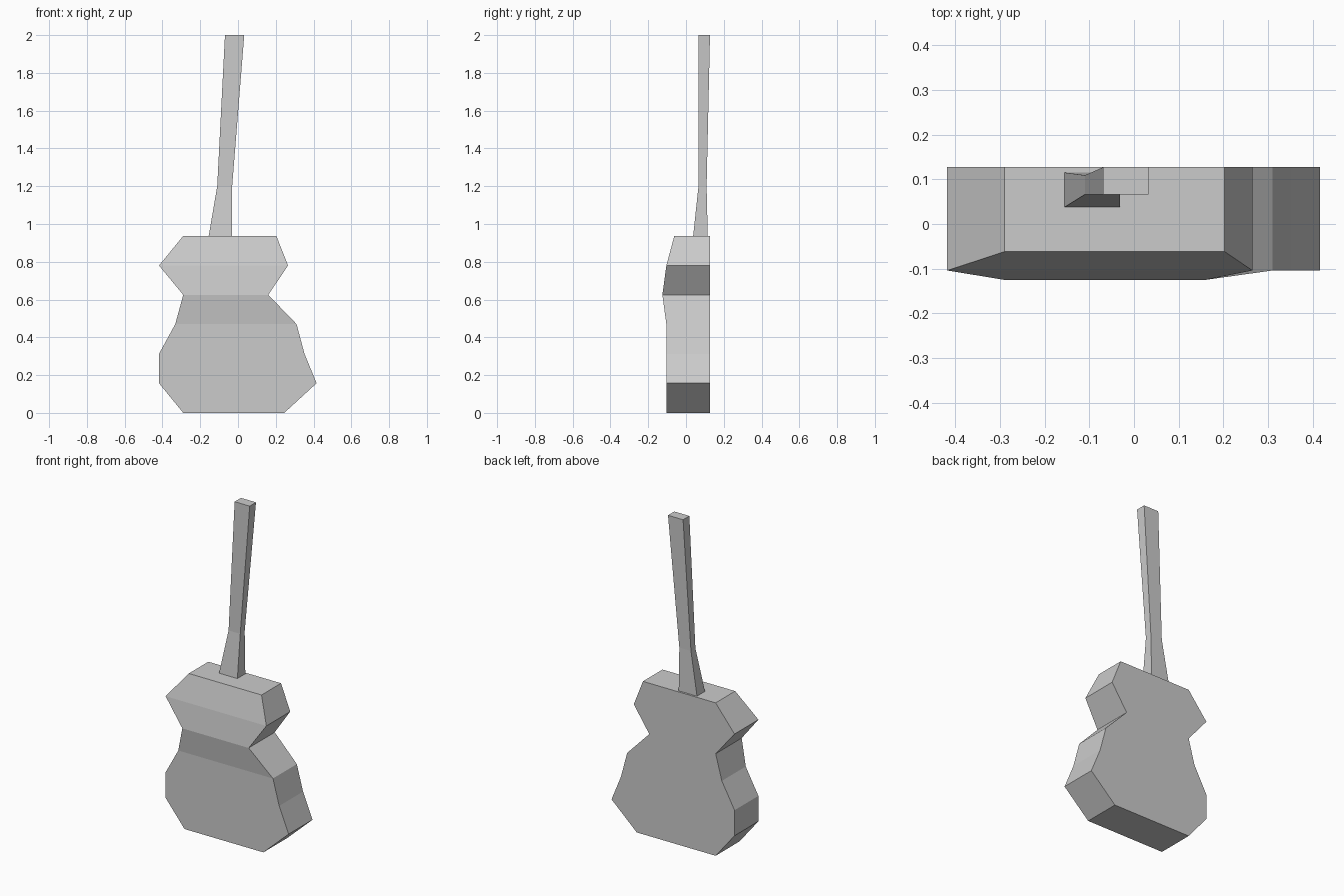
import bpy
import bmesh

if "Cube" in bpy.data.objects:
    bpy.data.objects.remove(bpy.data.objects["Cube"])


def loft(name, sections):
    """Skin rectangular sections (z, x_left, x_right, y_front, y_back)."""
    bm = bmesh.new()
    rings = []
    for z, xl, xr, yf, yb in sections:
        corners = [(xl, yf), (xr, yf), (xr, yb), (xl, yb)]
        rings.append([bm.verts.new((x, y, z)) for x, y in corners])
    for low, high in zip(rings, rings[1:]):
        for i in range(4):
            j = (i + 1) % 4
            bm.faces.new((low[i], low[j], high[j], high[i]))
    bm.faces.new(rings[0][::-1])
    bm.faces.new(rings[-1])
    bmesh.ops.recalc_face_normals(bm, faces=bm.faces)
    mesh = bpy.data.meshes.new(name)
    bm.to_mesh(mesh)
    bm.free()
    obj = bpy.data.objects.new(name, mesh)
    bpy.context.collection.objects.link(obj)
    return obj


# Waisted body with a flat back and a faceted front
BACK = 0.127
loft("guitar_body", [
    (0.0, -0.29, 0.245, -0.104, BACK),
    (0.157, -0.418, 0.416, -0.104, BACK),
    (0.313, -0.418, 0.352, -0.104, BACK),
    (0.47, -0.332, 0.31, -0.104, BACK),
    (0.625, -0.29, 0.16, -0.125, BACK),
    (0.78, -0.418, 0.265, -0.104, BACK),
    (0.937, -0.29, 0.203, -0.062, BACK),
])

# Slightly leaning neck, flared where it meets the body
loft("guitar_neck", [
    (0.937, -0.155, -0.031, 0.038, 0.115),
    (1.2, -0.11, -0.031, 0.066, 0.109),
    (2.0, -0.069, 0.033, 0.066, BACK),
])
